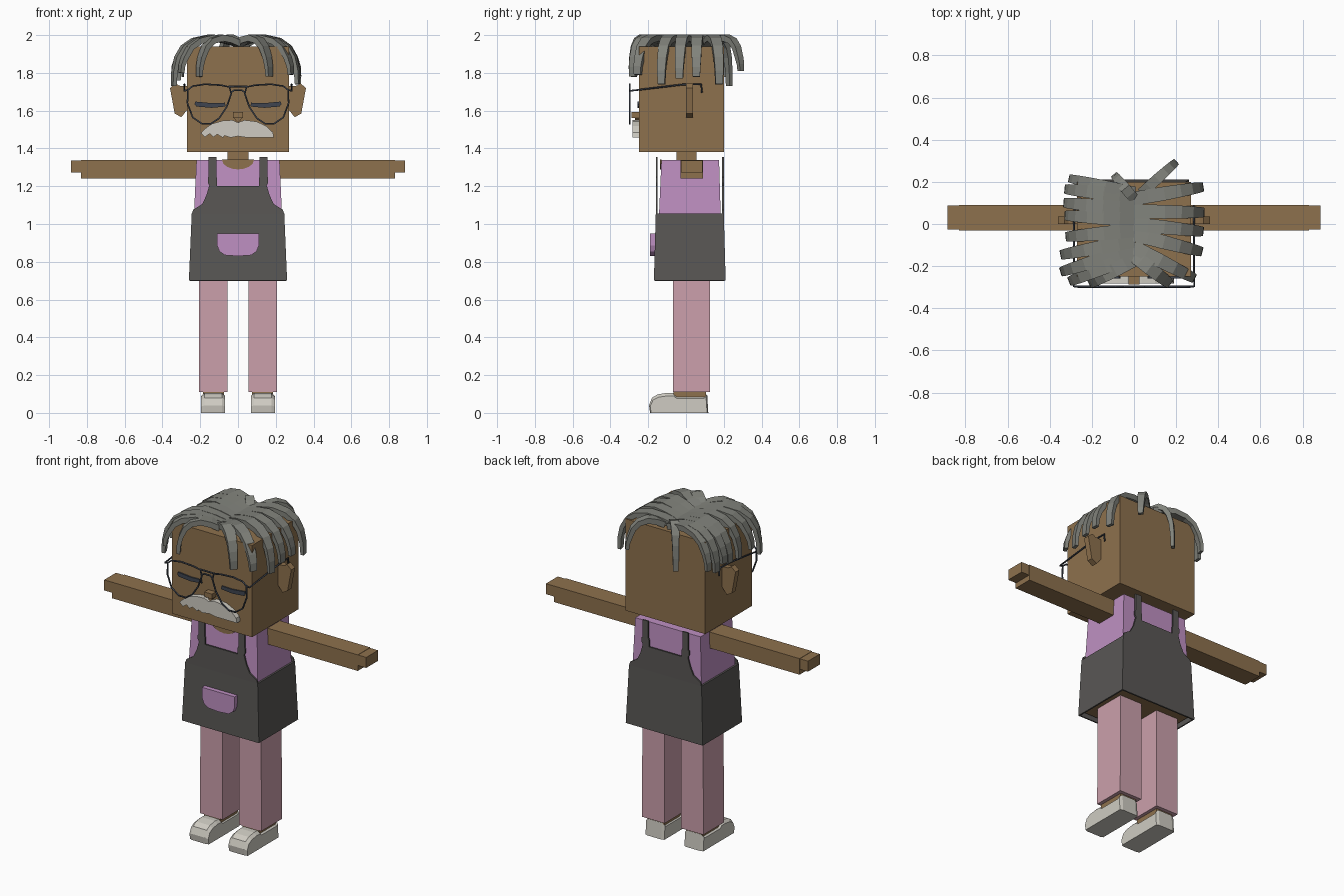
import bpy, bmesh, math
from mathutils import Vector

cube = bpy.data.objects.get("Cube")
if cube:
    bpy.data.objects.remove(cube, do_unlink=True)


def material(name, rgb):
    m = bpy.data.materials.new(name)
    m.use_nodes = True
    m.diffuse_color = (*rgb, 1)
    m.node_tree.nodes["Principled BSDF"].inputs["Base Color"].default_value = (*rgb, 1)
    return m


SKIN = material("brown skin", (0.27, 0.165, 0.075))
APRON = material("charcoal cloth", (0.1, 0.095, 0.09))
SHIRT = material("lilac cloth", (0.52, 0.28, 0.54))
PANTS = material("dusty pink cloth", (0.6, 0.35, 0.41))
WHITE = material("off white", (0.62, 0.6, 0.54))
HAIR = material("grey hair", (0.22, 0.225, 0.2))
DARK = material("dark slate", (0.05, 0.06, 0.08))


def finish(name, bm, mat):
    bmesh.ops.recalc_face_normals(bm, faces=bm.faces)
    mesh = bpy.data.meshes.new(name)
    bm.to_mesh(mesh)
    bm.free()
    mesh.materials.append(mat)
    obj = bpy.data.objects.new(name, mesh)
    bpy.context.collection.objects.link(obj)
    return obj


def loft(name, sections, mat, caps=True):
    """Skin a list of closed loops that have equal point counts."""
    bm = bmesh.new()
    rings = [[bm.verts.new(p) for p in s] for s in sections]
    n = len(rings[0])
    for a, b in zip(rings, rings[1:]):
        for i in range(n):
            j = (i + 1) % n
            bm.faces.new((a[i], a[j], b[j], b[i]))
    if caps:
        bm.faces.new(rings[0])
        bm.faces.new(rings[-1])
    return finish(name, bm, mat)


def rect(x0, x1, y0, y1, z):
    return [(x0, y0, z), (x1, y0, z), (x1, y1, z), (x0, y1, z)]


def box(name, x, y, z, mat):
    return loft(name, [rect(*x, *y, z[0]), rect(*x, *y, z[1])], mat)


def plate(name, outline, y0, y1, mat):
    """Extrude an x-z outline along y."""
    return loft(name, [[(x, y, z) for x, z in outline] for y in (y0, y1)], mat)


def mirrored(half):
    """Complete a half outline that starts and ends on x = 0."""
    return half + [(-x, z) for x, z in half[-2:0:-1]]


def wire(name, points, cyclic=False):
    cu = bpy.data.curves.new(name, "CURVE")
    cu.dimensions = "3D"
    cu.bevel_depth = 0.005
    cu.bevel_resolution = 1
    cu.use_fill_caps = True
    sp = cu.splines.new("POLY")
    sp.points.add(len(points) - 1)
    for p, co in zip(sp.points, points):
        p.co = (*co, 1)
    sp.use_cyclic_u = cyclic
    cu.materials.append(DARK)
    obj = bpy.data.objects.new(name, cu)
    bpy.context.collection.objects.link(obj)


# Head and neck
box("head", (-0.27, 0.27), (-0.25, 0.2), (1.38, 1.94), SKIN)
box("neck", (-0.055, 0.055), (-0.05, 0.055), (1.25, 1.4), SKIN)

# Torso and clothes
loft("shirt", [rect(-0.235, 0.235, -0.145, 0.185, 1.0),
               rect(-0.22, 0.22, -0.13, 0.175, 1.34)], SHIRT)
neckline = [(0.085 * math.cos(a), 1.341 - 0.052 * math.sin(a))
            for a in (math.pi * i / 8 for i in range(9))]
plate("neckline", neckline, -0.138, -0.129, SKIN)
skirt = loft("apron_skirt", [rect(-0.26, 0.26, -0.17, 0.21, 0.7),
                             rect(-0.245, 0.245, -0.16, 0.2, 1.055)], APRON, caps=False)
solid = skirt.modifiers.new("cloth thickness", "SOLIDIFY")
solid.thickness = 0.012
box("hips", (-0.24, 0.24), (-0.15, 0.19), (0.72, 1.05), SKIN)
box("apron_waist", (-0.243, 0.243), (-0.158, 0.198), (1.045, 1.054), APRON)
bib = mirrored([(0, 1.05), (0.245, 1.05), (0.238, 1.075), (0.19, 1.105), (0.168, 1.15),
                (0.152, 1.205), (0.16, 1.22), (0.16, 1.245), (0.155, 1.25), (0.155, 1.355),
                (0.115, 1.355), (0.115, 1.25), (0.11, 1.24), (0.11, 1.2), (0, 1.2)])
plate("apron_front", bib, -0.16, -0.151, APRON)
plate("apron_back", bib, 0.191, 0.2, APRON)
pocket = mirrored([(0, 0.95), (0.11, 0.95), (0.11, 0.885), (0.098, 0.855),
                   (0.07, 0.835), (0, 0.83)])
plate("pocket", pocket, -0.19, -0.16, SHIRT)

# Shoe side profile
shoe = [(-0.19, 0), (-0.196, 0.04), (-0.18, 0.08), (-0.15, 0.098), (-0.1, 0.106),
        (-0.065, 0.104), (-0.05, 0.09), (0.1, 0.09), (0.112, 0.1), (0.118, 0)]
# Ear and lens outlines
ear = [(0.265, 1.73), (0.31, 1.732), (0.33, 1.745), (0.36, 1.72), (0.335, 1.585),
       (0.3, 1.565), (0.265, 1.61)]
lens = [(0.265, 1.71), (0.24, 1.73), (0.175, 1.74), (0.09, 1.735), (0.045, 1.725),
        (0.036, 1.69), (0.06, 1.62), (0.1, 1.56), (0.145, 1.53), (0.19, 1.53),
        (0.24, 1.565), (0.268, 1.64)]
eye = [(0.065, 1.622), (0.07, 1.642), (0.14, 1.64), (0.225, 1.648), (0.23, 1.635),
       (0.22, 1.622), (0.14, 1.615)]

for side, s in (("left", 1), ("right", -1)):
    def flip(pts):
        return [(s * x, z) for x, z in pts]

    # Limbs
    box(side + "_arm", (s * 0.2, s * 0.83), (-0.03, 0.09), (1.24, 1.338), SKIN)
    box(side + "_hand", (s * 0.82, s * 0.885), (-0.027, 0.087), (1.272, 1.336), SKIN)
    loft(side + "_leg", [rect(s * 0.055, s * 0.207, -0.07, 0.128, 0.11),
                         rect(s * 0.055, s * 0.205, -0.07, 0.128, 0.76)], PANTS)
    box(side + "_ankle", (s * 0.075, s * 0.185), (-0.065, 0.105), (0.08, 0.12), SKIN)
    loft(side + "_shoe", [[(s * x, y * k + 0.04 * (k - 1), z * h) for y, z in shoe]
                          for x, k, h in ((0.068, 0.96, 0.85), (0.085, 1, 1),
                                          (0.177, 1, 1), (0.195, 0.96, 0.85))], WHITE)
    # Face details
    plate(side + "_ear", flip(ear), 0, 0.036, SKIN)
    plate(side + "_eye", flip(eye), -0.258, -0.249, DARK)
    wire(side + "_lens_rim", [(x, -0.298, z) for x, z in flip(lens)], True)
    wire(side + "_temple", [(s * 0.265, -0.298, 1.71), (s * 0.285, -0.296, 1.705),
                            (s * 0.285, -0.02, 1.738), (s * 0.283, 0.08, 1.74),
                            (s * 0.283, 0.085, 1.695)])

wire("glasses_bridge", [(x, -0.298, z) for x, z in
                        ((-0.04, 1.695), (-0.02, 1.708), (0.02, 1.708), (0.04, 1.695))])
wire("glasses_top_bar", [(-0.05, -0.298, 1.728), (0.05, -0.298, 1.728)])

# Nose and moustache
box("nose", (-0.026, 0.026), (-0.288, -0.245), (1.562, 1.592), SKIN)
plate("nose_tip", [(-0.026, 1.565), (0.026, 1.565), (0, 1.535)], -0.27, -0.245, SKIN)
moustache = [(0, 1.537), (0.035, 1.55), (0.1, 1.542), (0.15, 1.518), (0.185, 1.485),
             (0.19, 1.457), (0.05, 1.457), (0, 1.465), (-0.04, 1.457), (-0.07, 1.468),
             (-0.08, 1.457), (-0.11, 1.475), (-0.13, 1.46), (-0.15, 1.478),
             (-0.175, 1.46), (-0.197, 1.48), (-0.18, 1.5), (-0.14, 1.53),
             (-0.08, 1.547), (-0.03, 1.55)]
plate("moustache", moustache, -0.282, -0.245, WHITE)

# Hair locks: each arcs up from the parting, over the edge and down to a tip
ARC = [(0, 1.955), (0.22, 1.975), (0.45, 1.985), (0.68, 1.97), (0.84, 1.935), (0.94, 1.88)]


def lock(name, start, tip, tip_z, width=0.066):
    a, b = Vector((*start, 0)), Vector((*tip, 0))
    across = (b - a).normalized().cross(Vector((0, 0, 1)))
    path = [a.lerp(b, t) + Vector((0, 0, z)) for t, z in ARC]
    path += [a.lerp(b, 0.99) + Vector((0, 0, (1.88 + tip_z) / 2)), b + Vector((0, 0, tip_z))]
    rings = []
    for i, p in enumerate(path):
        tangent = (path[min(i + 1, len(path) - 1)] - path[max(i - 1, 0)]).normalized()
        k = 1 - 0.42 * max(0, i - 2) / (len(path) - 3)
        w = across * width / 2 * k
        t = across.cross(tangent).normalized() * 0.017 * k
        rings.append([p - w - t, p + w - t, p + w + t, p - w + t])
    loft(name, rings, HAIR)


LEFT = [(0.12, 0.32, 0.175, 1.74), (0.06, 0.325, 0.055, 1.78), (0, 0.32, -0.035, 1.77),
        (-0.05, 0.315, -0.13, 1.74), (-0.11, 0.28, -0.255, 1.79), (-0.15, 0.165, -0.28, 1.78)]
RIGHT = [(0.13, -0.32, 0.165, 1.76), (0.07, -0.325, 0.1, 1.79), (0.02, -0.32, 0.04, 1.77),
         (-0.03, -0.315, -0.06, 1.76), (-0.08, -0.34, -0.145, 1.79),
         (-0.12, -0.34, -0.225, 1.73), (-0.15, -0.3, -0.27, 1.8), (-0.17, -0.205, -0.28, 1.78)]
for side, locks in (("left", LEFT), ("right", RIGHT)):
    for i, (y, tx, ty, tz) in enumerate(locks):
        lock(f"{side}_lock_{i + 1}", (0, y), (tx, ty), tz)
lock("back_lock_1", (0.04, 0.15), (0.195, 0.29), 1.81, 0.05)
lock("back_lock_2", (0, 0.12), (-0.09, 0.228), 1.73, 0.05)
lock("back_lock_3", (0, 0.15), (-0.3, 0.215), 1.78, 0.055)
